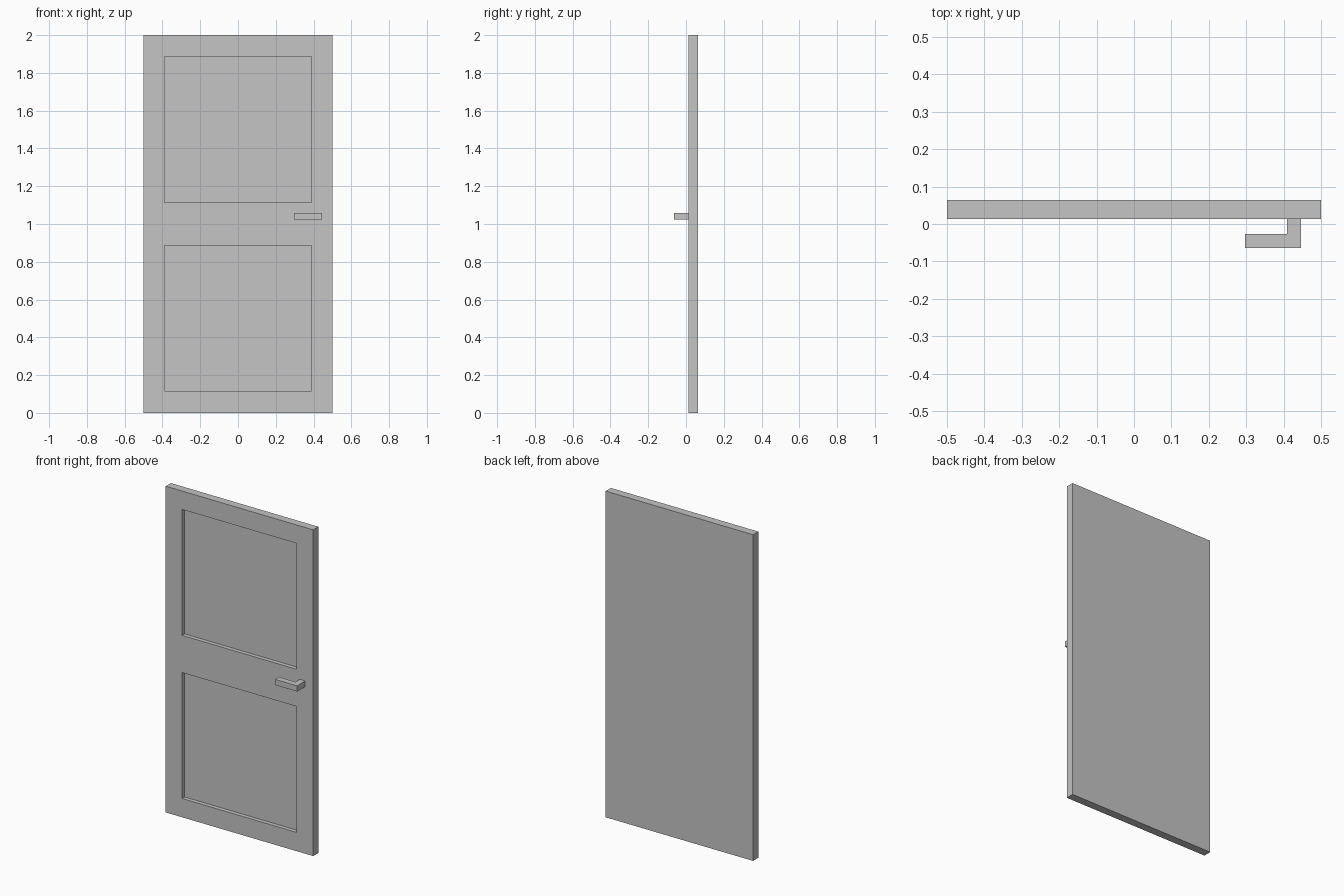
import bpy
import bmesh
from mathutils import Vector

old = bpy.data.objects.get("Cube")
if old:
    bpy.data.objects.remove(old, do_unlink=True)

# One light grey paint for the whole door
grey = bpy.data.materials.new("light_grey")
grey.use_nodes = True
color = (0.555, 0.555, 0.555, 1)
grey.diffuse_color = color
grey.node_tree.nodes["Principled BSDF"].inputs["Base Color"].default_value = color

FRONT, BACK = 0.014, 0.064
RECESS = 0.025


def add_object(name, bm):
    bmesh.ops.recalc_face_normals(bm, faces=bm.faces)
    mesh = bpy.data.meshes.new(name)
    bm.to_mesh(mesh)
    bm.free()
    mesh.materials.append(grey)
    obj = bpy.data.objects.new(name, mesh)
    bpy.context.collection.objects.link(obj)
    return obj


def add_box(name, low, high):
    low, high = Vector(low), Vector(high)
    bm = bmesh.new()
    bmesh.ops.create_cube(bm, size=1)
    bmesh.ops.scale(bm, verts=bm.verts, vec=high - low)
    bmesh.ops.translate(bm, verts=bm.verts, vec=(low + high) / 2)
    return add_object(name, bm)


# Door slab with two sunken panels in the front
door = add_box("door_slab", (-0.5, FRONT, 0), (0.5, BACK, 2))
for name, bottom in (("lower_panel_cutter", 0.115), ("upper_panel_cutter", 1.115)):
    cutter = add_box(name, (-0.39, FRONT - 0.1, bottom),
                     (0.388, FRONT + RECESS, bottom + 0.772))
    cutter.hide_render = True
    cutter.hide_set(True)
    cut = door.modifiers.new(name, "BOOLEAN")
    cut.operation = "DIFFERENCE"
    cut.solver = "EXACT"
    cut.object = cutter

# L-shaped lever handle, extruded upward from its plan outline
outline = [(0.446, FRONT), (0.446, -0.064), (0.297, -0.064),
           (0.297, -0.027), (0.409, -0.027), (0.409, FRONT)]
bm = bmesh.new()
base = bm.faces.new([bm.verts.new((x, y, 1.024)) for x, y in outline])
top = bmesh.ops.extrude_face_region(bm, geom=[base], use_keep_orig=True)["geom"]
bmesh.ops.translate(bm, vec=(0, 0, 0.035),
                    verts=[v for v in top if isinstance(v, bmesh.types.BMVert)])
add_object("door_handle", bm)
